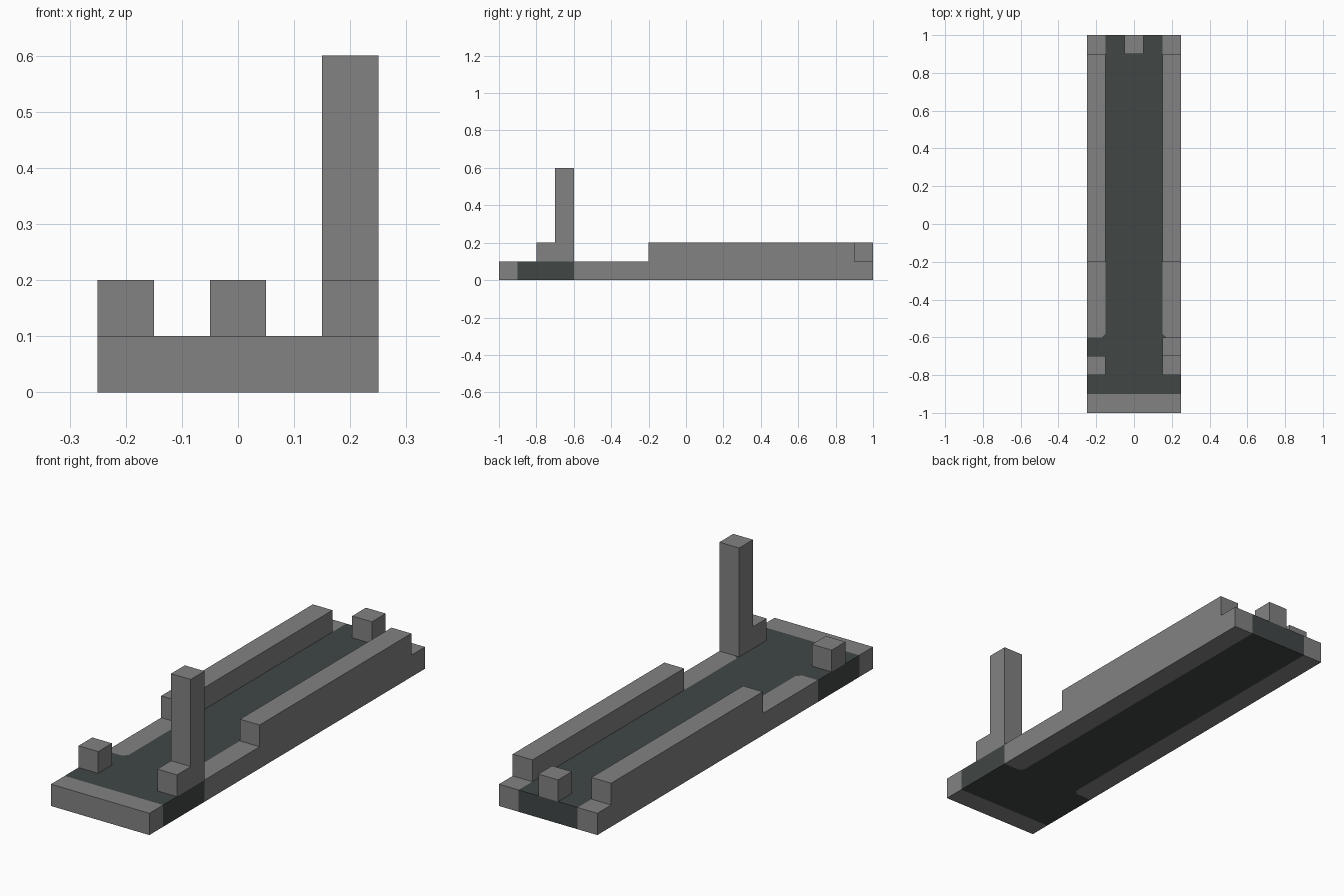
import bpy, bmesh
from mathutils import Vector, Matrix

cube = bpy.data.objects.get("Cube")
if cube:
    bpy.data.objects.remove(cube, do_unlink=True)


def material(name, rgb):
    mat = bpy.data.materials.new(name)
    mat.use_nodes = True
    color = (*rgb, 1)
    mat.diffuse_color = color
    mat.node_tree.nodes["Principled BSDF"].inputs["Base Color"].default_value = color
    return mat


grey = material("stone grey", (0.223, 0.223, 0.223))
dark = material("dark slate", (0.052, 0.063, 0.061))


def box_bmesh(low, high):
    low, high = Vector(low), Vector(high)
    bm = bmesh.new()
    bmesh.ops.create_cube(bm, size=1, matrix=Matrix.Translation((low + high) / 2)
                          @ Matrix.Diagonal((high - low).to_4d()))
    return bm


def finish(name, bm, *mats):
    mesh = bpy.data.meshes.new(name)
    bm.to_mesh(mesh)
    bm.free()
    for mat in mats:
        mesh.materials.append(mat)
    obj = bpy.data.objects.new(name, mesh)
    bpy.context.collection.objects.link(obj)


def box(name, low, high):
    finish(name, box_bmesh(low, high), grey)


# Base slab, cut along the borders of the dark floor
bm = box_bmesh((-0.25, -1, 0), (0.25, 1, 0.1))
cuts = [((0, -0.9, 0), (0, 1, 0)), ((0, -0.6, 0), (0, 1, 0))]
for side in (-1, 1):
    cuts.append(((side * 0.15, 0, 0), (1, 0, 0)))
    cuts.append(((side * 0.17, -0.6, 0), (side, 1, 0)))
for point, normal in cuts:
    bmesh.ops.bisect_plane(bm, geom=bm.verts[:] + bm.edges[:] + bm.faces[:],
                           plane_co=point, plane_no=normal)
for face in bm.faces:
    c = face.calc_center_median()
    across, along = abs(c.x) - 0.15, c.y + 0.6
    border = across > 0 and along > 0 and across + along > 0.02
    face.material_index = 0 if border or c.y < -0.9 else 1
finish("base_slab", bm, grey, dark)

# Side rails
for name, x in (("right_rail", -0.25), ("left_rail", 0.15)):
    box(name, (x, -0.2, 0.1), (x + 0.1, 0.9, 0.2))

# Blocks and pillar
box("back_block", (-0.05, 0.9, 0.1), (0.05, 1, 0.2))
box("right_front_block", (-0.25, -0.8, 0.1), (-0.15, -0.7, 0.2))
box("left_front_step", (0.15, -0.8, 0.1), (0.25, -0.7, 0.2))
box("left_pillar", (0.15, -0.7, 0.1), (0.25, -0.6, 0.6))
